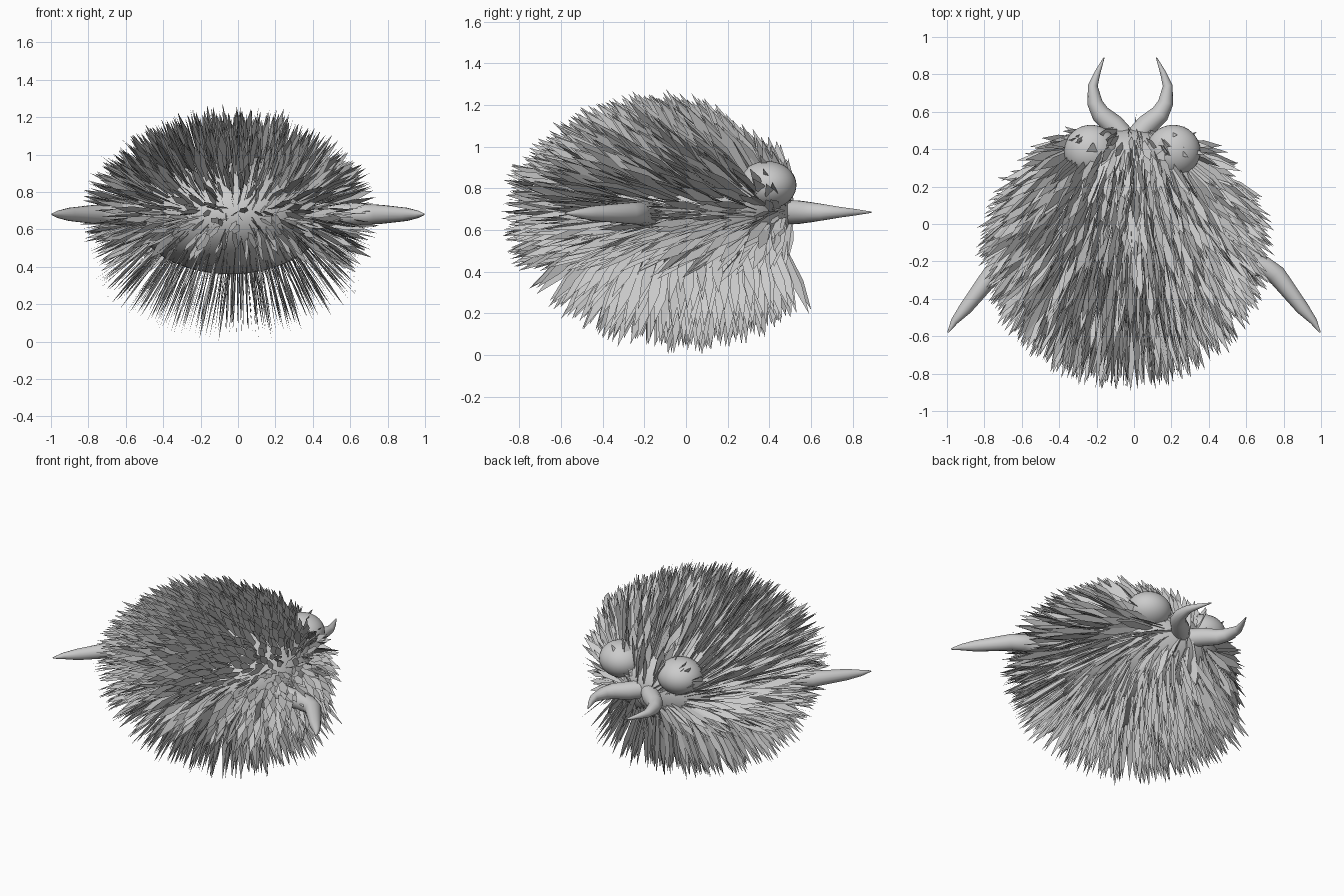
import bpy, bmesh, math, random
from mathutils import Vector, Matrix

if "Cube" in bpy.data.objects:
    bpy.data.objects.remove(bpy.data.objects["Cube"])

random.seed(4)
C = Vector((-0.04, -0.01, 0.68))    # body centre
R = Vector((0.51, 0.52, 0.32))      # body radii


def ellipsoid(name, loc, radii, segs=32, rings=20):
    bpy.ops.mesh.primitive_uv_sphere_add(segments=segs, ring_count=rings, location=loc)
    ob = bpy.context.object
    ob.name = name
    ob.scale = radii
    bpy.ops.object.transform_apply(location=False, rotation=False, scale=True)
    bpy.ops.object.shade_smooth()
    return ob


def new_object(name, bm):
    me = bpy.data.meshes.new(name)
    bm.to_mesh(me)
    bm.free()
    ob = bpy.data.objects.new(name, me)
    bpy.context.collection.objects.link(ob)
    return ob


def horn(name, path, z, side, cx, sides=14):
    """Tapered tube along a flat path of (x, y, radius)."""
    bm = bmesh.new()
    pts = [Vector((cx + side * x, y, z)) for x, y, r in path]
    rings = []
    for i, p in enumerate(pts):
        t = (pts[min(i + 1, len(pts) - 1)] - pts[max(i - 1, 0)]).normalized()
        across = Vector((-t.y, t.x, 0))
        r = path[i][2]
        rings.append([bm.verts.new(p + across * r * math.cos(a) + Vector((0, 0, r * math.sin(a))))
                      for a in (2 * math.pi * k / sides for k in range(sides))])
    for a, b in zip(rings, rings[1:]):
        for k in range(sides):
            bm.faces.new((a[k], a[(k + 1) % sides], b[(k + 1) % sides], b[k]))
    bm.faces.new(rings[0])
    bm.faces.new(rings[-1])
    bmesh.ops.recalc_face_normals(bm, faces=bm.faces)
    for f in bm.faces:
        f.smooth = len(f.verts) == 4
    return new_object(name, bm)


# Body
ellipsoid("body", C, R, 48, 28)

# Eyes, arms and mandibles, mirrored left and right
arm = [(0.40, -0.19, 0.065), (0.58, -0.21, 0.06), (0.70, -0.23, 0.055), (0.76, -0.27, 0.052),
       (0.90, -0.45, 0.036), (0.96, -0.52, 0.02), (0.995, -0.58, 0.004)]
jaw = [(0.03, 0.46, 0.06), (0.09, 0.53, 0.058), (0.16, 0.59, 0.05), (0.19, 0.65, 0.041),
       (0.20, 0.74, 0.026), (0.175, 0.81, 0.016), (0.14, 0.89, 0.003)]
eyes = []
for side, tag in ((-1, "left"), (1, "right")):
    loc = Vector((-0.01 + side * 0.22, 0.39, 0.815))
    ellipsoid("eye_" + tag, loc, (0.145, 0.14, 0.115))
    eyes.append(loc)
    horn("arm_" + tag, arm, 0.68, side, 0.0)
    horn("mandible_" + tag, jaw, 0.685, side, -0.02)

# Fur: flat leaf blades, combed back above and hanging straight out below
bm = bmesh.new()
N = 1750
for i in range(N):
    h = 1 - 2 * (i + 0.5) / N
    a = i * math.pi * (3 - math.sqrt(5)) + random.uniform(-0.08, 0.08)
    s = math.sqrt(1 - h * h)
    u = Vector((s * math.cos(a), s * math.sin(a), h))
    root = C + Vector((u.x * R.x, u.y * R.y, u.z * R.z))
    if any((root - e).length < 0.08 for e in eyes):
        continue
    n = Vector((u.x / R.x, u.y / R.y, u.z / R.z)).normalized()
    under = n.z < -0.62
    if (u.y > 0.9 or under) and random.random() < 0.4:
        continue
    jit = Vector([random.uniform(-0.1, 0.1) for _ in range(3)])
    front = max(0, u.y)
    back = 0.05 + 0.55 * front if under else 0.85 + 0.3 * front
    if under:
        jit *= 0.6
    d = (n + Vector((-0.07, -back, 0)) + jit).normalized()
    if d.dot(n) < 0.25:
        d = (d + n * 0.35).normalized()
    length = random.uniform(0.33, 0.39)
    if u.y > 0.5 and not under:
        length *= 1 - 0.9 * (u.y - 0.5)
    if n.z > 0.6:
        length *= 0.92
    # blade width follows the comb direction, with a random twist
    w = Vector((0, 1, 0)) + jit
    w = (w - d * w.dot(d)).normalized()
    w = Matrix.Rotation(random.gauss(0, 0.12 if under else 0.45), 3, d) @ w
    half = random.uniform(0.021, 0.028)
    root -= d * 0.01

    def pair(t, k):
        p = root + d * length * t
        return bm.verts.new(p - w * half * k), bm.verts.new(p + w * half * k)

    b0, b1 = pair(0, 0.55)
    m0, m1 = pair(0.6, 1.0)
    tip = bm.verts.new(root + d * length)
    bm.faces.new((b0, b1, m1, m0))
    bm.faces.new((m0, m1, tip))
low = min(v.co.z for v in bm.verts)
for v in bm.verts:                  # let the lowest tips just touch the ground
    if v.co.z < 0.5:
        v.co.z = 0.5 - (0.5 - v.co.z) * 0.5 / (0.5 - low)
new_object("fur", bm)
